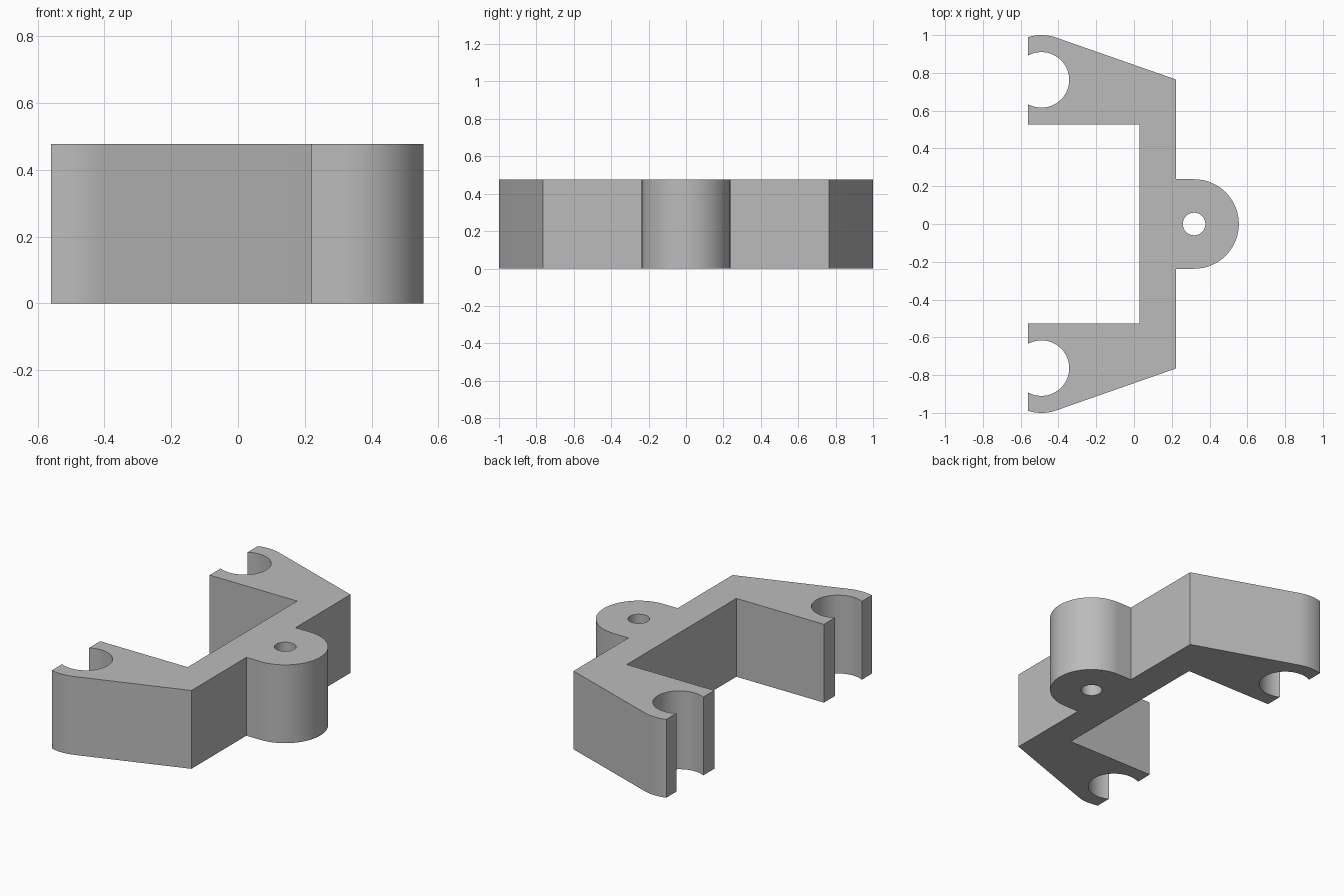
import bpy, bmesh
from math import cos, sin, acos, radians, degrees, pi

cube = bpy.data.objects.get("Cube")
if cube:
    bpy.data.objects.remove(cube, do_unlink=True)

HEIGHT = 0.477
ARM_END = -0.56             # x of the open clip ends
CLIP = (-0.49, 0.763)       # centre of the clip notch
CLIP_R, NOTCH_R = 0.237, 0.147
BOSS = (0.318, 0.0)         # centre of the screw boss
BOSS_R, HOLE_R = 0.237, 0.06
BAR_OUT, BAR_IN = 0.222, 0.03


def arc(centre, r, start, end, steps):
    """Points on an arc, angles in degrees."""
    angles = [radians(start + (end - start) * i / steps) for i in range(steps + 1)]
    return [(centre[0] + r * cos(a), centre[1] + r * sin(a)) for a in angles]


# Half outline: from the boss tip, round the clip, to the inside of the bar
end_out = degrees(acos((ARM_END - CLIP[0]) / CLIP_R))
end_in = degrees(acos((ARM_END - CLIP[0]) / NOTCH_R))
half = arc(BOSS, BOSS_R, 0, 90, 24)
half += [(BAR_OUT, BOSS_R), (BAR_OUT, 0.765)]
half += arc(CLIP, CLIP_R, 70.8, end_out, 12)
half += arc(CLIP, NOTCH_R, end_in, -end_in, 40)
half += [(ARM_END, 0.527), (BAR_IN, 0.527)]

# Mirror to the front half, sharing the boss tip
outline = half + [(x, -y) for x, y in reversed(half[1:])]
hole = arc(BOSS, HOLE_R, 0, 360, 32)[:-1]

# Fill the profile and raise it
bm = bmesh.new()
edges = []
for loop in (outline, hole):
    verts = [bm.verts.new((x, y, 0)) for x, y in loop]
    edges += [bm.edges.new((a, b)) for a, b in zip(verts, verts[1:] + verts[:1])]
bmesh.ops.triangle_fill(bm, edges=edges, use_beauty=True)
raised = bmesh.ops.extrude_face_region(bm, geom=bm.faces[:], use_keep_orig=True)
top = [v for v in raised["geom"] if isinstance(v, bmesh.types.BMVert)]
bmesh.ops.translate(bm, verts=top, vec=(0, 0, HEIGHT))
bmesh.ops.recalc_face_normals(bm, faces=bm.faces[:])

mesh = bpy.data.meshes.new("clip_bracket")
bm.to_mesh(mesh)
bm.free()
bracket = bpy.data.objects.new("clip_bracket", mesh)
bpy.context.collection.objects.link(bracket)

# Plain grey material
grey = bpy.data.materials.new("plain_grey")
grey.use_nodes = True
colour = (0.5, 0.5, 0.5, 1)
grey.diffuse_color = colour
grey.node_tree.nodes["Principled BSDF"].inputs["Base Color"].default_value = colour
mesh.materials.append(grey)

# Smooth curved walls, crisp edges
bpy.ops.object.select_all(action='DESELECT')
bracket.select_set(True)
bpy.context.view_layer.objects.active = bracket
bpy.ops.object.shade_smooth_by_angle(angle=radians(25))
